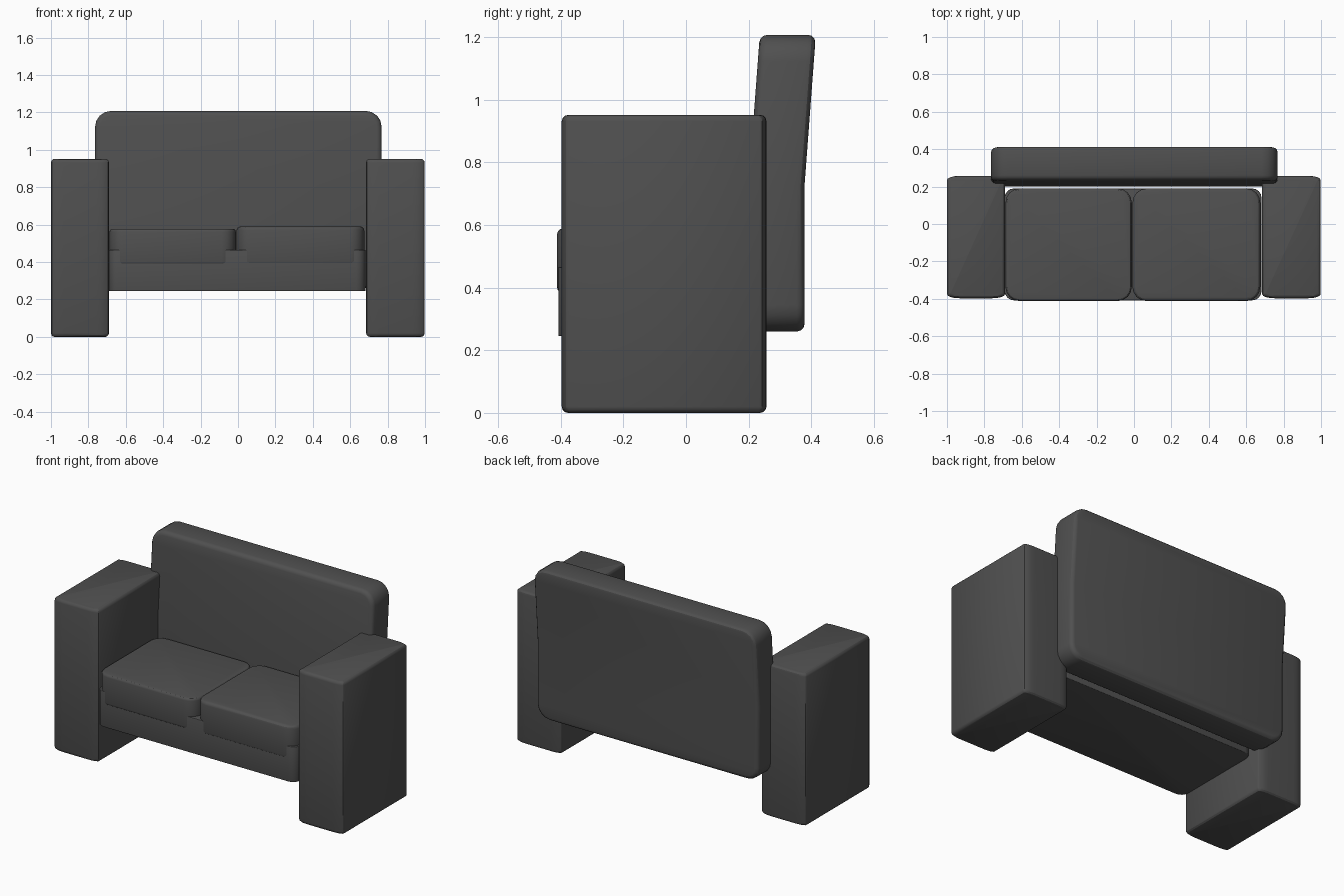
import bpy, bmesh
from mathutils import Vector

if "Cube" in bpy.data.objects:
    bpy.data.objects.remove(bpy.data.objects["Cube"])

fabric = bpy.data.materials.new("dark_grey_fabric")
fabric.diffuse_color = (0.08, 0.08, 0.08, 1)
fabric.use_nodes = True
fabric.node_tree.nodes["Principled BSDF"].inputs["Base Color"].default_value = fabric.diffuse_color


def padded_box(name, lo, hi, axis, corner, rim, stretch=1.0, lean=None):
    """Box with big corners round one axis and a small rounded rim on both caps.
    stretch widens the big corners along x; lean tilts everything above a height."""
    lo, hi = Vector(lo), Vector(hi)
    size, mid = hi - lo, (lo + hi) / 2
    size.x /= stretch
    bm = bmesh.new()
    bmesh.ops.create_cube(bm, size=1)
    bmesh.ops.scale(bm, vec=size, verts=bm.verts)
    along = [e for e in bm.edges
             if abs(e.verts[0].co[axis] - e.verts[1].co[axis]) > 0.01]
    bmesh.ops.bevel(bm, geom=along, offset=corner, segments=4, profile=0.5,
                    affect='EDGES')
    bmesh.ops.scale(bm, vec=(stretch, 1, 1), verts=bm.verts)
    caps = [e for e in bm.edges
            if abs(e.verts[0].co[axis] - e.verts[1].co[axis]) < 1e-4]
    bmesh.ops.bevel(bm, geom=caps, offset=rim, segments=3, profile=0.5,
                    affect='EDGES')
    bmesh.ops.translate(bm, vec=mid, verts=bm.verts)
    if lean:
        height, slope = lean
        bmesh.ops.bisect_plane(bm, geom=bm.verts[:] + bm.edges[:] + bm.faces[:],
                               plane_co=(0, 0, height), plane_no=(0, 0, 1))
        for v in bm.verts:
            v.co.y += max(0, v.co.z - height) * slope
    bmesh.ops.recalc_face_normals(bm, faces=bm.faces)
    mesh = bpy.data.meshes.new(name)
    bm.to_mesh(mesh)
    bm.free()
    mesh.materials.append(fabric)
    obj = bpy.data.objects.new(name, mesh)
    bpy.context.collection.objects.link(obj)
    bpy.ops.object.select_all(action='DESELECT')
    obj.select_set(True)
    bpy.context.view_layer.objects.active = obj
    bpy.ops.object.shade_smooth_by_angle()
    return obj


# Arms
padded_box("left_arm", (-1, -0.397, 0), (-0.69, 0.257, 0.952), 2, 0.022, 0.02, 3)
padded_box("right_arm", (0.685, -0.397, 0), (0.998, 0.257, 0.952), 2, 0.022, 0.02, 3)

# Seat base
padded_box("seat_base", (-0.692, -0.408, 0.245), (0.682, 0.19, 0.465), 2, 0.05, 0.004)

# Seat cushions
padded_box("left_cushion", (-0.687, -0.412, 0.385), (-0.012, 0.19, 0.578), 2, 0.075, 0.016)
padded_box("right_cushion", (-0.008, -0.412, 0.385), (0.675, 0.19, 0.59), 2, 0.075, 0.02)

# Backrest, upright below and leaning back above
padded_box("backrest", (-0.764, 0.2, 0.26), (0.768, 0.379, 1.208), 1, 0.085, 0.025,
           lean=(0.73, 0.075))
